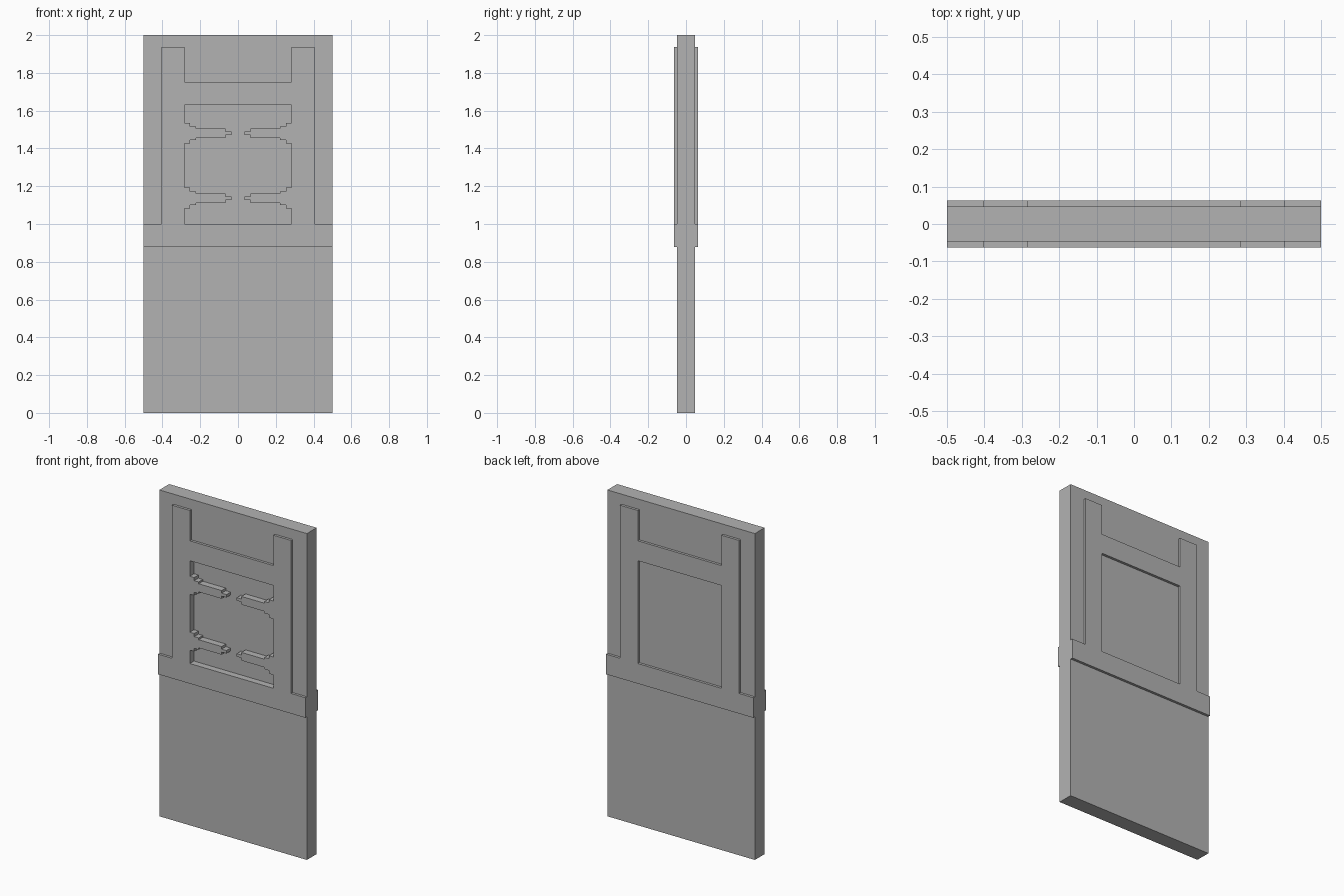
import bpy, bmesh

cube = bpy.data.objects.get("Cube")
if cube:
    bpy.data.objects.remove(cube, do_unlink=True)

grey = bpy.data.materials.new("door_grey")
grey.use_nodes = True
colour = (0.45, 0.45, 0.45, 1)
grey.diffuse_color = colour
grey.node_tree.nodes["Principled BSDF"].inputs["Base Color"].default_value = colour

HALF_W, SLAB_Y, FRAME_Y, FLOOR_Y = 0.5, 0.047, 0.0625, -0.022
POST_OUT, POST_IN = 0.404, 0.283
BAND_LOW, BAND_TOP = 0.877, 1.0
WIN_TOP, RAIL_TOP, POST_TOP = 1.63, 1.752, 1.938


def mirrored(right):
    """Close a right-hand outline with its mirror image."""
    return right + [(-x, z) for x, z in reversed(right)]


def prism(name, outline, y0, y1):
    """Extrude an x-z outline from y0 to y1."""
    bm = bmesh.new()
    face = bm.faces.new([bm.verts.new((x, y0, z)) for x, z in outline])
    moved = bmesh.ops.extrude_face_region(bm, geom=[face])["geom"]
    verts = [g for g in moved if isinstance(g, bmesh.types.BMVert)]
    bmesh.ops.translate(bm, verts=verts, vec=(0, y1 - y0, 0))
    bmesh.ops.recalc_face_normals(bm, faces=bm.faces)
    mesh = bpy.data.meshes.new(name)
    bm.to_mesh(mesh)
    bm.free()
    mesh.materials.append(grey)
    ob = bpy.data.objects.new(name, mesh)
    bpy.context.collection.objects.link(ob)
    return ob


def combine(target, tool, operation):
    """Apply an exact boolean and drop the tool."""
    mod = target.modifiers.new(operation, "BOOLEAN")
    mod.operation, mod.solver, mod.object = operation, "EXACT", tool
    bpy.context.view_layer.objects.active = target
    bpy.ops.object.modifier_apply(modifier=mod.name)
    bpy.data.objects.remove(tool, do_unlink=True)


# Raised frame: band, two posts and a cross rail
frame_outline = mirrored([
    (HALF_W, BAND_LOW), (HALF_W, BAND_TOP), (POST_OUT, BAND_TOP),
    (POST_OUT, POST_TOP), (POST_IN, POST_TOP), (POST_IN, RAIL_TOP)])
plain_window = mirrored([(POST_IN, BAND_TOP), (POST_IN, WIN_TOP)])

# Front window outline with two stepped hinges on each side
hinge_steps = [(0.03, 0.055), (0.06, 0.036), (0.216, 0.025), (0.248, 0.009)]
side = [(POST_IN, BAND_TOP)]
for centre in (1.137, 1.48):
    lower, reach = [], 0
    for inset, half in hinge_steps:
        lower += [(POST_IN - reach, -half), (POST_IN - inset, -half)]
        reach = inset
    side += [(x, centre + z) for x, z in lower]
    side += [(x, centre - z) for x, z in reversed(lower)]
side.append((POST_IN, WIN_TOP))
hinged_window = mirrored(side)

# Door slab joined to the frame on both faces
door = prism("door_panel", mirrored([(HALF_W, 0), (HALF_W, 2)]), -SLAB_Y, SLAB_Y)
front = prism("front_frame", frame_outline, -FRAME_Y, -0.01)
combine(door, front, "UNION")
back = prism("back_frame", frame_outline, 0.035, FRAME_Y)
back_cutter = prism("back_window_cutter", plain_window, 0.02, 0.1)
combine(back, back_cutter, "DIFFERENCE")
combine(door, back, "UNION")

# Deep front recess, leaving the hinges level with the frame
front_cutter = prism("front_window_cutter", hinged_window, -0.1, FLOOR_Y)
combine(door, front_cutter, "DIFFERENCE")
